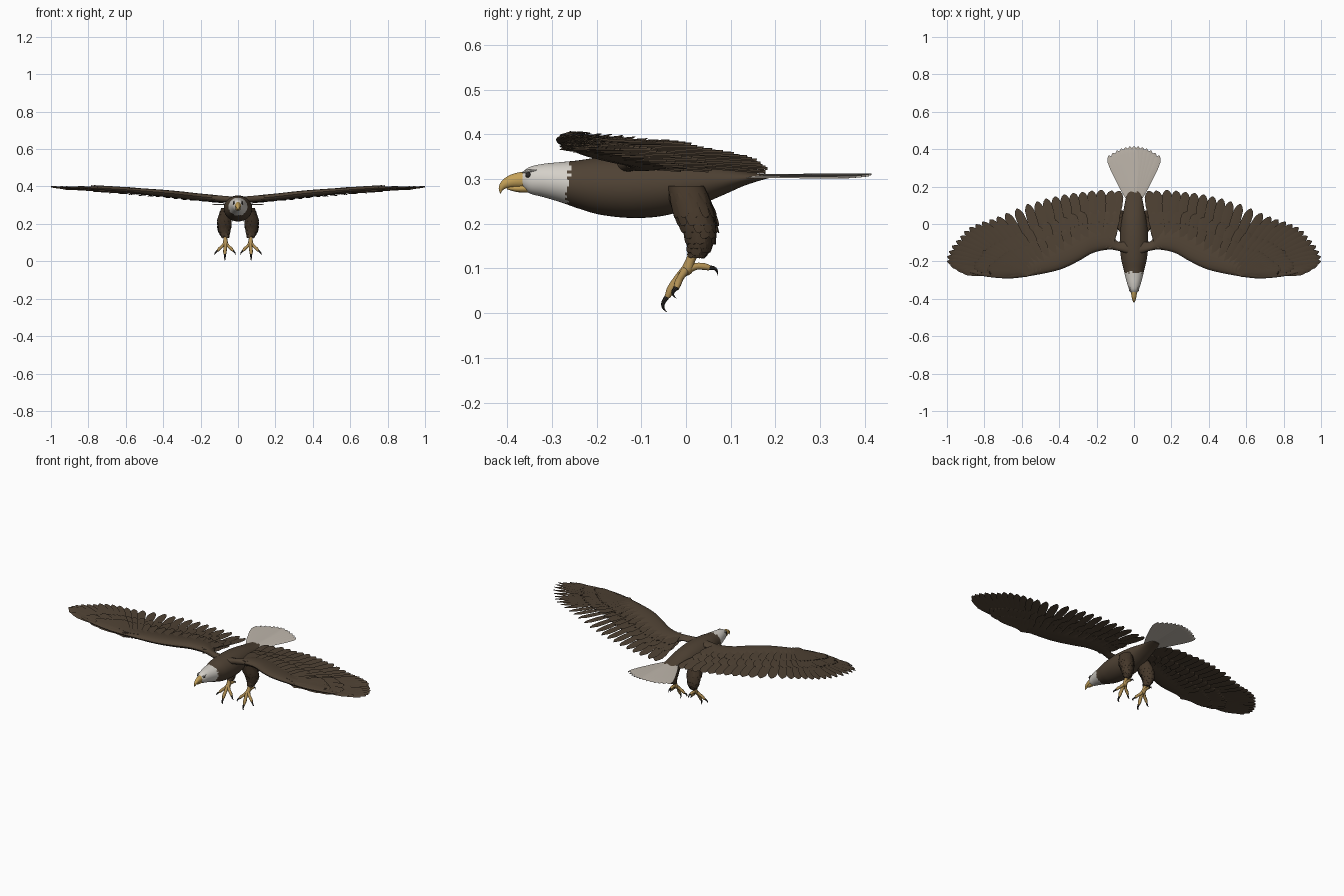
import bpy, bmesh, math, random
from mathutils import Vector

random.seed(4)
V = Vector
cube = bpy.data.objects.get("Cube")
if cube:
    bpy.data.objects.remove(cube)


def material(name, rgb):
    m = bpy.data.materials.new(name)
    m.use_nodes = True
    m.diffuse_color = (*rgb, 1)
    m.node_tree.nodes["Principled BSDF"].inputs["Base Color"].default_value = (*rgb, 1)
    return m


BROWN = material("plumage brown", (0.078, 0.054, 0.034))
DARK = material("leg feather brown", (0.06, 0.039, 0.023))
WHITE = material("head white", (0.66, 0.63, 0.58))
TAIL = material("tail off white", (0.52, 0.47, 0.41))
YELLOW = material("beak yellow", (0.56, 0.36, 0.1))
FOOT = material("foot ochre", (0.44, 0.28, 0.09))
BLACK = material("talon black", (0.025, 0.022, 0.02))


def finish(name, bm, mats, mirror=False, pick=None, angle=40):
    bmesh.ops.recalc_face_normals(bm, faces=bm.faces)
    if pick:
        for f in bm.faces:
            f.material_index = pick(f.calc_center_median())
    me = bpy.data.meshes.new(name)
    bm.to_mesh(me)
    bm.free()
    ob = bpy.data.objects.new(name, me)
    bpy.context.collection.objects.link(ob)
    for m in mats:
        me.materials.append(m)
    bpy.ops.object.select_all(action='DESELECT')
    ob.select_set(True)
    bpy.context.view_layer.objects.active = ob
    bpy.ops.object.shade_smooth_by_angle(angle=math.radians(angle))
    if mirror:
        ob.modifiers.new("Mirror", 'MIRROR')
    return ob


def at(rows, s):
    """Smooth curve through rows of numbers, s from 0 to 1."""
    p = [V(r) for r in rows]
    x = s * (len(p) - 1)
    i = min(int(x), len(p) - 2)
    t = x - i
    a, b, c, d = p[max(i - 1, 0)], p[i], p[i + 1], p[min(i + 2, len(p) - 1)]
    return b + (c - a) * (t / 2) + (a * 2 - b * 5 + c * 4 - d) * (t * t / 2) \
        + (b * 3 - a - c * 3 + d) * (t ** 3 / 2)


def spline(rows, n):
    return [at(rows, k / n) for k in range(n + 1)]


def loft(bm, rings, sides=12, taper=0):
    """Skin closed elliptical rings given as centre and two half axes."""
    loops = []
    for c, u, v in rings:
        loop = []
        for k in range(sides):
            a = math.tau * k / sides
            loop.append(bm.verts.new(c + u * math.cos(a)
                                     + v * math.sin(a) * (1 - taper * math.cos(a))))
        loops.append(loop)
    for p, q in zip(loops, loops[1:]):
        for k in range(sides):
            j = (k + 1) % sides
            bm.faces.new((p[k], p[j], q[j], q[k]))
    bm.faces.new(loops[0])
    bm.faces.new(loops[-1])


def tube(bm, rows, n=10, sides=10, squash=1.0):
    """Round tube through rows of x, y, z, radius."""
    pts = spline(rows, n)
    rings = []
    for i, p in enumerate(pts):
        d = (pts[min(i + 1, n)] - pts[max(i - 1, 0)]).to_3d().normalized()
        ref = V((1, 0, 0)) if abs(d.x) < 0.8 else V((0, 1, 0))
        v = d.cross(ref).normalized()
        r = max(p[3], 0.0004)
        rings.append((p.to_3d(), v.cross(d) * r * squash, v * r))
    loft(bm, rings, sides)


BLADE = [(0, .4), (.3, .8), (.7, 1), (.88, .88), (.96, .55), (1, .12)]


def feather(bm, base, tip, hw, normal, roll=0.0, thick=0.002):
    d = tip - base
    side = d.cross(normal).normalized()
    up = side.cross(d).normalized()
    loops = []
    for t, w in BLADE:
        c = base + d * t
        s = side * hw * w
        loops.append([bm.verts.new(q) for q in
                      (c + s + up * roll, c + up * thick, c - s - up * roll, c - up * thick)])
    for p, q in zip(loops, loops[1:]):
        for k in range(4):
            j = (k + 1) % 4
            bm.faces.new((p[k], p[j], q[j], q[k]))
    bm.faces.new(loops[0])
    bm.faces.new(loops[-1])


# Body and head: y, top, bottom, half width
body = [(-.368, .314, .283, .014), (-.35, .327, .268, .026), (-.32, .334, .26, .036),
        (-.28, .338, .248, .047), (-.24, .342, .234, .056), (-.19, .349, .22, .068),
        (-.12, .352, .213, .076), (-.05, .35, .218, .074), (.02, .342, .238, .066),
        (.08, .33, .263, .055), (.13, .319, .285, .045), (.17, .311, .298, .034),
        (.19, .308, .303, .02)]
bm = bmesh.new()
loft(bm, [(V((0, y, (t + b) / 2)), V((w, 0, 0)), V((0, 0, (t - b) / 2)))
          for y, t, b, w in spline(body, 100)], 40)
finish("body_and_head", bm, [BROWN, WHITE], pick=lambda c: int(
    c.y < -.262 + .12 * (c.z - .3) + .006 * math.sin(c.z * 400 + c.x * 90)))

# Hooked beak, eyes and brows
bm = bmesh.new()
tube(bm, [(0, -.345, .298, .021), (0, -.368, .298, .0185), (0, -.39, .295, .015),
          (0, -.406, .288, .0105), (0, -.414, .278, .0055), (0, -.415, .268, .0008)], 16, 14, .85)
finish("upper_beak", bm, [YELLOW])
bm = bmesh.new()
tube(bm, [(0, -.345, .281, .011), (0, -.375, .279, .0085), (0, -.4, .28, .003)], 8, 12, 1.3)
finish("lower_beak", bm, [YELLOW])
bm = bmesh.new()
bmesh.ops.create_uvsphere(bm, u_segments=12, v_segments=8, radius=.0065)
bmesh.ops.translate(bm, verts=bm.verts, vec=(.0205, -.353, .309))
finish("eyes", bm, [BLACK], True)
bm = bmesh.new()
tube(bm, [(.016, -.366, .314, .001), (.022, -.355, .318, .004), (.024, -.335, .32, .001)], 6, 8)
finish("brows", bm, [WHITE], True)


# Wings rise towards the tips and slope down to the rear
def wing_point(p, dz=0.0):
    x, y = p[0], p[1]
    return V((x, y, .325 + .095 * x - .028 * x * x - .06 * (y + .1) + dz))


# Fleshy front of the wing: x, leading edge, chord, thickness
arm = [(.03, -.16, .07, .03), (.09, -.142, .05, .03), (.14, -.137, .12, .035),
       (.22, -.155, .16, .036), (.3, -.2, .17, .036), (.4, -.245, .17, .034),
       (.55, -.277, .14, .028), (.67, -.291, .1, .02), (.8, -.28, .05, .012),
       (.89, -.256, .02, .005)]
bm = bmesh.new()
loft(bm, [(wing_point((x, l + c / 2)), V((0, c / 2, -.03 * c)), V((0, 0, t / 2)))
          for x, l, c, t in spline(arm, 45)], 20, .45)
finish("wing_arms", bm, [BROWN], True)

# Feather roots and tips from the body outwards
roots = [(.125, -.07), (.2, -.06), (.29, -.08), (.39, -.12), (.48, -.16), (.55, -.19),
         (.6, -.21), (.63, -.225), (.65, -.235), (.67, -.245), (.69, -.255), (.7, -.265)]
tips = [(.078, .18), (.2, .183), (.32, .168), (.44, .143), (.56, .11), (.7, .055),
        (.8, .015), (.885, -.022), (.945, -.08), (.99, -.15), (.995, -.212), (.92, -.255)]


def feather_row(name, count, start, end, z0, z1, width, roll):
    bm = bmesh.new()
    for k in range(count):
        s = k / (count - 1)
        r, t = at(roots, s), at(tips, s)
        j = random.uniform(-.02, .02)
        a = r.lerp(t, start)
        b = r.lerp(t, end + (j if end < 1 else min(j, 0)))
        feather(bm, wing_point(a, z0), wing_point(b, z1 + j * .1),
                width * (1 - .35 * s), V((0, 0, 1)), roll)
    finish(name, bm, [BROWN], True, angle=25)


feather_row("flight_feathers", 28, 0, 1, 0, 0, .031, -.003)
feather_row("greater_coverts", 26, -.1, .55, .008, .005, .031, -.003)
feather_row("median_coverts", 26, -.25, .3, .012, .011, .03, -.003)
feather_row("under_coverts", 26, -.1, .5, -.008, -.006, .031, -.003)
feather_row("under_lesser_coverts", 26, -.25, .25, -.012, -.01, .03, -.003)

# Tail fan, middle feathers on top
bm = bmesh.new()
for k in range(13):
    a = (k - 6) / 6
    z = -.008 * abs(a)
    feather(bm, V((.03 * a, .13, .309 + z * .5)), V((.135 * a, .415 - .05 * a * a, .311 + z)),
            .023, V((0, 0, 1)), -.002 if a > 0 else .002)
finish("tail_fan", bm, [TAIL], angle=25)

# Feathered thighs: x, y, z, depth radius, width radius
thigh = [(.06, -.002, .285, .042, .03), (.068, .012, .245, .045, .034),
         (.074, .027, .2, .038, .032), (.074, .034, .165, .028, .026),
         (.071, .03, .14, .019, .018), (.068, .022, .125, .01, .01)]
bm = bmesh.new()
loft(bm, [(p.to_3d(), V((p[4], 0, 0)), V((0, p[3], 0))) for p in spline(thigh, 16)], 16)
finish("thighs", bm, [DARK], True)
bm = bmesh.new()
for row in range(9):
    s = .1 + row * .085
    p, q = at(thigh, s), at(thigh, min(s + .24, 1))
    for k in range(12):
        a = math.tau * (k + .5 * (row % 2)) / 12
        out = V((math.cos(a), math.sin(a), 0))
        base = p.to_3d() + V((out.x * p[4], out.y * p[3], 0))
        grow = random.uniform(.003, .009)
        tip = q.to_3d() + V((out.x * (q[4] + grow), out.y * (q[3] + grow), 0))
        feather(bm, base, tip, .011, out, .001, .0015)
finish("thigh_feathers", bm, [DARK], True, angle=25)

# Shanks, toes and curved talons
bm = bmesh.new()
tube(bm, [(.069, .022, .145, .011), (.068, .01, .118, .0105), (.067, .003, .098, .013),
          (.067, -.006, .088, .007)], 10, 12)
finish("shanks", bm, [FOOT], True)
toes = {
    "middle": ([(.067, 0, .1, .01), (.068, -.022, .073, .009), (.07, -.034, .053, .0095),
                (.07, -.042, .036, .0065)],
               [(.07, -.04, .04, .006), (.07, -.051, .023, .0045), (.07, -.05, .01, .0025),
                (.07, -.042, .002, 0)]),
    "inner": ([(.066, 0, .098, .01), (.05, -.012, .08, .008), (.036, -.018, .067, .0085),
               (.026, -.022, .055, .006)],
              [(.028, -.021, .058, .0055), (.018, -.029, .048, .004), (.014, -.028, .039, .002),
               (.015, -.021, .033, 0)]),
    "outer": ([(.068, 0, .098, .01), (.086, -.012, .08, .008), (.1, -.018, .067, .0085),
               (.11, -.022, .055, .006)],
              [(.108, -.021, .058, .0055), (.119, -.029, .048, .004), (.124, -.028, .039, .002),
               (.123, -.021, .033, 0)]),
    "rear": ([(.067, .004, .098, .01), (.067, .024, .105, .008), (.066, .042, .104, .008),
              (.066, .053, .101, .006)],
             [(.066, .05, .102, .0055), (.066, .064, .1, .004), (.066, .07, .092, .002),
              (.066, .071, .084, 0)])}
for name, (toe, talon) in toes.items():
    bm = bmesh.new()
    tube(bm, toe)
    finish(name + "_toes", bm, [FOOT], True)
    bm = bmesh.new()
    tube(bm, talon, 10, 8)
    finish(name + "_talons", bm, [BLACK], True)
